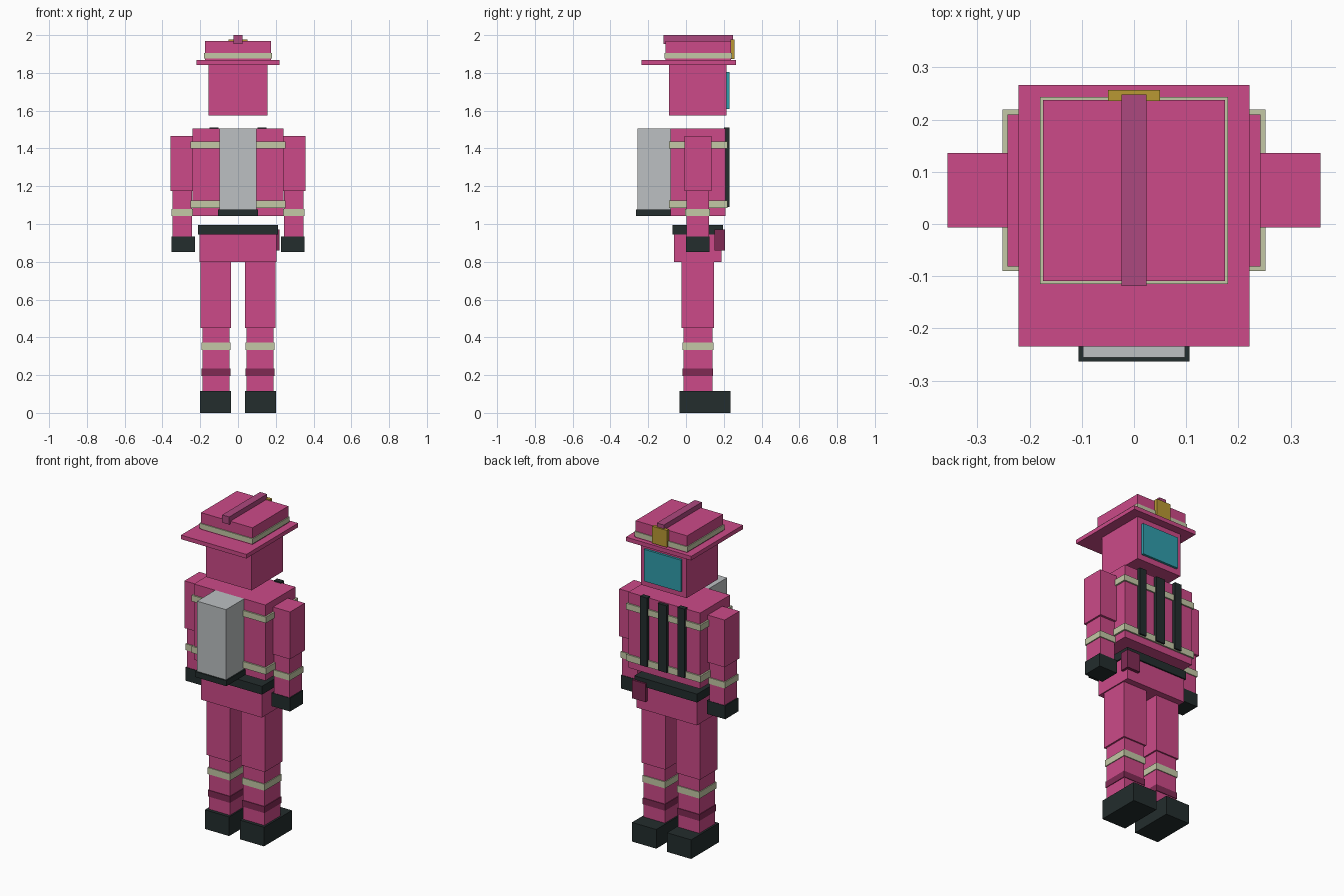
import bpy

cube = bpy.data.objects.get("Cube")
if cube:
    bpy.data.objects.remove(cube, do_unlink=True)


def material(name, rgb):
    """Flat material from a 0-255 display colour, stored as linear values."""
    lin = [(c / 255 / 12.92) if c < 11 else ((c / 255 + 0.055) / 1.055) ** 2.4 for c in rgb]
    mat = bpy.data.materials.new(name)
    mat.use_nodes = True
    mat.diffuse_color = (*lin, 1)
    mat.node_tree.nodes["Principled BSDF"].inputs["Base Color"].default_value = (*lin, 1)
    return mat


suit = material("pink suit", (204, 74, 136))
plum = material("dark plum", (128, 42, 84))
crest = material("crest mauve", (172, 72, 126))
cream = material("reflective cream", (196, 200, 166))
black = material("black rubber", (35, 45, 45))
steel = material("tank grey", (188, 192, 194))
glass = material("teal glass", (48, 158, 172))
gold = material("badge gold", (185, 153, 52))


def box(name, mat, x, y, z):
    """Axis-aligned box given as (low, high) ranges."""
    lo, hi = zip(x, y, z)
    verts = [(a, b, c) for a in x for b in y for c in z]
    faces = [(0, 1, 3, 2), (4, 6, 7, 5), (0, 4, 5, 1), (2, 3, 7, 6), (0, 2, 6, 4), (1, 5, 7, 3)]
    mesh = bpy.data.meshes.new(name)
    centre = [(a + b) / 2 for a, b in zip(lo, hi)]
    mesh.from_pydata([[p - c for p, c in zip(v, centre)] for v in verts], [], faces)
    mesh.materials.append(mat)
    obj = bpy.data.objects.new(name, mesh)
    obj.location = centre
    bpy.context.collection.objects.link(obj)
    return obj


def centred(name, mat, half, y, z):
    return box(name, mat, (-half, half), y, z)


def pair(name, mat, x, y, z):
    box("left_" + name, mat, x, y, z)
    box("right_" + name, mat, (-x[1], -x[0]), y, z)


# Head and helmet
centred("head", suit, 0.155, (-0.09, 0.215), (1.575, 1.85))
centred("visor", glass, 0.125, (0.21, 0.229), (1.61, 1.805))
centred("helmet_brim", suit, 0.221, (-0.235, 0.266), (1.843, 1.868))
centred("helmet_crown", suit, 0.174, (-0.109, 0.238), (1.868, 1.97))
centred("helmet_band", cream, 0.18, (-0.115, 0.243), (1.875, 1.906))
centred("helmet_crest", crest, 0.024, (-0.119, 0.248), (1.953, 2.0))
centred("helmet_badge", gold, 0.05, (0.236, 0.257), (1.873, 1.977))

# Torso with reflective bands
centred("torso", suit, 0.242, (-0.081, 0.21), (1.042, 1.505))
for label, z in (("upper", (1.4, 1.437)), ("lower", (1.085, 1.125))):
    centred(label + "_torso_band", cream, 0.252, (-0.09, 0.219), z)

# Tank and harness straps
centred("tank", steel, 0.098, (-0.256, -0.08), (1.07, 1.505))
centred("tank_base", black, 0.106, (-0.264, -0.08), (1.042, 1.076))
centred("middle_strap", black, 0.03, (0.2, 0.23), (1.09, 1.5))
pair("strap", black, (0.104, 0.15), (0.2, 0.23), (1.09, 1.512))

# Arms
pair("upper_arm", suit, (0.238, 0.357), (-0.007, 0.136), (1.176, 1.465))
pair("forearm", suit, (0.243, 0.346), (0.002, 0.122), (0.92, 1.18))
pair("arm_band", cream, (0.238, 0.352), (-0.004, 0.128), (1.042, 1.08))
pair("glove", black, (0.228, 0.353), (-0.001, 0.125), (0.853, 0.935))

# Hips, belt and pouch
centred("pelvis", suit, 0.205, (-0.063, 0.188), (0.8, 0.98))
centred("belt", black, 0.212, (-0.071, 0.196), (0.945, 0.996))
box("belt_pouch", plum, (0.13, 0.22), (0.151, 0.207), (0.86, 0.972))

# Legs
pair("thigh", suit, (0.036, 0.198), (-0.024, 0.149), (0.45, 0.81))
pair("shin", suit, (0.045, 0.188), (-0.014, 0.14), (0.1, 0.46))
pair("leg_band", cream, (0.04, 0.193), (-0.019, 0.145), (0.332, 0.372))
pair("ankle_band", plum, (0.041, 0.192), (-0.018, 0.144), (0.195, 0.234))
pair("boot", black, (0.036, 0.2), (-0.034, 0.236), (0.0, 0.117))
